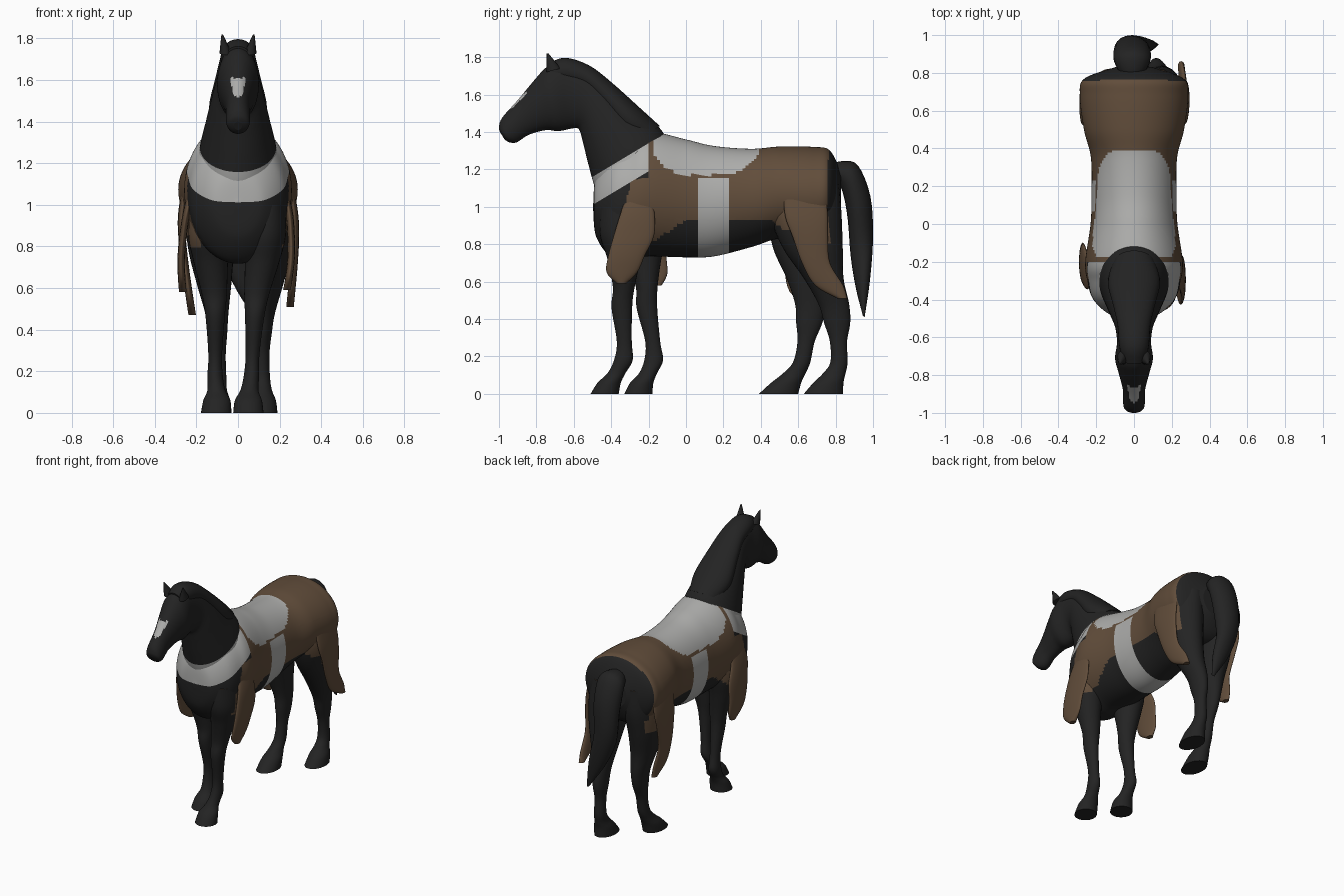
import bpy, bmesh, math

if "Cube" in bpy.data.objects:
    bpy.data.objects.remove(bpy.data.objects["Cube"])


def material(name, col):
    m = bpy.data.materials.new(name)
    m.diffuse_color = (*col, 1)
    m.use_nodes = True
    m.node_tree.nodes["Principled BSDF"].inputs["Base Color"].default_value = m.diffuse_color
    return m


MATS = [material("black_coat", (0.017, 0.017, 0.017)),
        material("brown_hide", (0.120, 0.074, 0.043)),
        material("grey_cloth", (0.42, 0.42, 0.41))]
BLACK, BROWN, GREY = 0, 1, 2

# Outline of the hide in side view (y, z)
HIDE = [(-.2, 1.5), (.78, 1.5), (.757, 1.2), (.76, .7), (.65, .66), (.57, .86), (.45, .93),
        (0, .93), (-.2, .8), (-.26, .6), (-.42, .6), (-.29, 1.15), (-.2, 1.15)]
# Cutting planes (offset, normal y, normal z) that give the cloth clean edges
CUTS = [(1.31, -.6, 1), (1.46, -.6, 1), (-.2, 1, 0), (-.175, 1, 0), (.39, 1, 0),
        (.065, 1, 0), (.23, 1, 0), (1.155, 0, 1), (.93, 0, 1)]


def inside(y, z, poly):
    r = False
    for (y0, z0), (y1, z1) in zip(poly, poly[1:] + poly[:1]):
        if (z0 > z) != (z1 > z) and y < (y1 - y0) * (z - z0) / (z1 - z0) + y0:
            r = not r
    return r


def coat(c):
    """Colour rule for the animal: collar, blaze, saddle cloth, girth, hide."""
    x, y, z = abs(c.x), c.y, c.z
    collar = z - .6 * y
    if 1.31 < collar < 1.46 and y < -.2 and z > .95:
        return GREY
    if y < -.84 and 1.52 < z < 1.61 and x < .02 + .2 * (z - 1.52):
        return GREY
    if -.175 < y < .39 and z > 1.17 + .12 * (abs(y - .105) / .285) ** 4:
        return GREY
    if .065 < y < .23 and z < 1.155:
        return GREY
    if y < -.2 and collar >= 1.46:
        return BLACK
    if inside(y, z, HIDE) and (z > .92 or (x > .17 and z > .8)):
        return BROWN
    return BLACK


def neck_coat(c):
    return BLACK if c.y > -.2 else coat(c)


def loft(name, secs, sides=20, sub=4, rule=BLACK, cuts=()):
    """Sections (x, half width, y0, z0, y1, z1): elliptic rings, splined together."""
    rows = []
    n = len(secs)
    for i in range(n - 1):
        p = [secs[max(0, min(n - 1, i + k))] for k in (-1, 0, 1, 2)]
        for s in range(sub):
            t = s / sub
            rows.append([.5 * (2 * b + (c - a) * t + (2 * a - 5 * b + 4 * c - d) * t * t
                               + (3 * b - a - 3 * c + d) * t ** 3) for a, b, c, d in zip(*p)])
    rows.append(secs[-1])
    bm = bmesh.new()
    rings = []
    for x, w, y0, z0, y1, z1 in rows:
        ring = []
        for k in range(sides):
            a = 2 * math.pi * k / sides
            ca, sa = math.cos(a), math.sin(a)
            ring.append(bm.verts.new((x + w * sa, (y0 + y1) / 2 + (y0 - y1) / 2 * ca,
                                      (z0 + z1) / 2 + (z0 - z1) / 2 * ca)))
        rings.append(ring)
    for r, q in zip(rings, rings[1:]):
        for k in range(sides):
            j = (k + 1) % sides
            bm.faces.new((r[k], r[j], q[j], q[k])).smooth = True
    bm.faces.new(rings[0])
    bm.faces.new(rings[-1])
    for k, ny, nz in cuts:
        co = (0, 0, k) if nz else (0, k, 0)
        bmesh.ops.bisect_plane(bm, geom=bm.verts[:] + bm.edges[:] + bm.faces[:], dist=1e-5,
                               plane_co=co, plane_no=(0, ny, nz))
    bmesh.ops.recalc_face_normals(bm, faces=bm.faces)
    for f in bm.faces:
        f.material_index = rule(f.calc_center_median()) if callable(rule) else rule
    me = bpy.data.meshes.new(name)
    bm.to_mesh(me)
    bm.free()
    for m in MATS:
        me.materials.append(m)
    bpy.context.collection.objects.link(bpy.data.objects.new(name, me))


# Torso: y, top, bottom, half width
torso = [(-.496, 1.02, .98, .015), (-.48, 1.17, .84, .125), (-.4, 1.31, .73, .215),
         (-.3, 1.37, .72, .247), (-.2, 1.405, .735, .258), (0, 1.36, .73, .23),
         (.15, 1.325, .735, .225), (.35, 1.31, .785, .228), (.5, 1.322, .83, .265),
         (.68, 1.32, .82, .287), (.77, 1.3, .86, .262), (.83, 1.18, .97, .1)]
loft("torso", [(0, w, y, t, y, b) for y, t, b, w in torso], 96, 12, coat, CUTS)

# Neck and head: half width, crest point, throat point
neck = [(.2, -.08, 1.32, -.43, 1.0), (.185, -.14, 1.42, -.485, 1.1), (.158, -.25, 1.52, -.52, 1.22),
        (.125, -.4, 1.655, -.55, 1.34), (.1, -.52, 1.745, -.57, 1.41), (.09, -.65, 1.785, -.6, 1.42),
        (.1, -.74, 1.75, -.68, 1.405), (.085, -.8, 1.69, -.75, 1.41), (.06, -.9, 1.57, -.84, 1.385),
        (.058, -.98, 1.48, -.905, 1.345), (.05, -1, 1.43, -.945, 1.345), (.02, -.995, 1.4, -.97, 1.36)]
loft("neck_and_head", [(0, *s) for s in neck], 56, 9, neck_coat, CUTS[:3])

# Mane: follows the crest of the neck and lies over both sides
mane = []
for i, (w, y, z, ty, tz) in enumerate(neck[1:7]):
    end = .6 if i in (0, 5) else .88
    mane.append((0, w * end, y, z + .012, y + .42 * (ty - y), z + .42 * end * (tz - z)))
loft("mane", mane, 24, 4)

# Ears
for side, name in ((1, "ear_right"), (-1, "ear_left")):
    loft(name, [(side * (.06 + .016 * t), .03 - .026 * t, -.745, 1.72 + .1 * t,
                 -.67 - .065 * t, 1.74 + .08 * t) for t in (0, .5, 1)], 10, 3)

# Tail: half width, outer point, inner point; the tip swings sideways
tail = [(.05, .75, 1.22, .77, 1.1), (.08, .84, 1.245, .81, 1.12), (.1, .92, 1.22, .84, 1.07),
        (.095, .985, 1.06, .865, .93), (.08, 1, .85, .88, .74), (.06, .985, .62, .907, .57),
        (.01, .955, .41, .945, .42)]
loft("tail", [(.13 * max(0, 1 - (s[2] - .41) / .4) - .01, *s) for s in tail], 18, 4)

# Legs: height, centre x, half width, centre y, half depth
front = [(1.0, .14, .09, -.32, .14), (.85, .13, .1, -.33, .13), (.72, .115, .082, -.33, .09),
         (.57, .09, .06, -.333, .058), (.46, .08, .046, -.343, .055), (.28, .07, .033, -.33, .04),
         (.18, .065, .037, -.335, .05), (.11, .055, .043, -.372, .048), (.06, .05, .065, -.41, .062),
         (0, .05, .073, -.435, .075)]
hind = [(1.12, .13, .12, .64, .18), (.95, .145, .13, .642, .19), (.78, .148, .11, .678, .16),
        (.62, .135, .083, .735, .107), (.48, .122, .056, .79, .082), (.38, .117, .045, .808, .07),
        (.28, .115, .036, .815, .046), (.17, .115, .039, .818, .046), (.11, .118, .045, .793, .06),
        (.06, .12, .062, .762, .08), (0, .12, .07, .735, .105)]


def leg(name, rows, side, stride=lambda z: 0, spread=lambda z: 0):
    loft(name, [(side * (x + spread(z)), w, y + stride(z) - d, z, y + stride(z) + d, z)
                for z, x, w, y, d in rows], 28, 7, coat)


leg("front_leg_right", front, 1)
leg("front_leg_left", front, -1, lambda z: .18 - .1 * z, lambda z: .055 * (1 - z))
leg("hind_leg_right", hind, 1)
leg("hind_leg_left", hind, -1, lambda z: -.24 * max(0, 1 - z), lambda z: -.02 * (z < 1))

# Hanging flaps of the hide, growing out of the flank: height, x, front edge, back edge
front_flap = [(1.14, .2, -.29, -.19), (.98, .243, -.345, -.17), (.85, .255, -.385, -.17),
              (.74, .255, -.415, -.22), (.65, .245, -.425, -.26), (.59, .235, -.37, -.32)]
hind_flap = [(1.08, .252, .52, .75), (.95, .272, .53, .757), (.84, .276, .57, .758),
             (.7, .268, .62, .77), (.58, .257, .69, .84), (.51, .25, .81, .862)]


def flap(name, rows, side, shift=0, drop=0, out=0):
    secs = []
    for z, x, a, b in rows:
        k = max(0, (.97 - z) / (.97 - rows[-1][0]))
        secs.append((side * (x + out * k), .018, a + shift * k, z - drop * k, b + shift * k, z - drop * k))
    loft(name, secs, 20, 5, BROWN)


flap("front_flap_right", front_flap, 1)
flap("front_flap_left", front_flap, -1, .19, .01, .03)
flap("hind_flap_right", hind_flap, 1)
flap("hind_flap_left", hind_flap, -1, -.16, .04, -.03)
